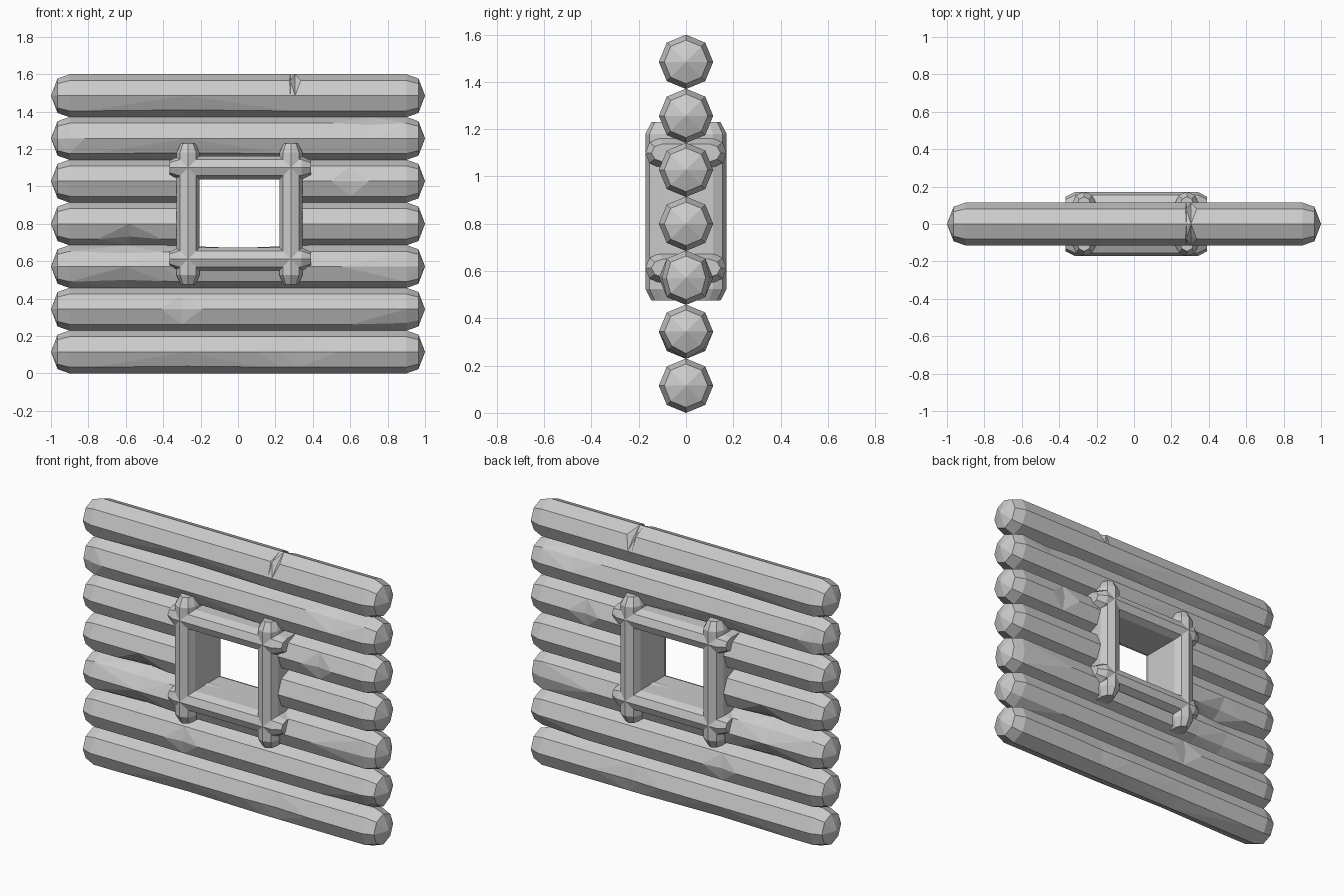
import bpy, bmesh, math
from mathutils import Vector

if "Cube" in bpy.data.objects:
    bpy.data.objects.remove(bpy.data.objects["Cube"])

wood = bpy.data.materials.new("grey_wood")
wood.use_nodes = True
GREY = (0.6, 0.6, 0.6, 1)
wood.diffuse_color = GREY
wood.node_tree.nodes["Principled BSDF"].inputs["Base Color"].default_value = GREY


def loft(name, rings, tip_a=None, tip_b=None):
    """Skin matching rings; quads split along their outer diagonal; ends close to a tip or flat."""
    bm = bmesh.new()
    loops = [[(bm.verts.new(p), w) for p, w in ring] for ring in rings]
    n = len(loops[0])
    for r0, r1 in zip(loops, loops[1:]):
        for i in range(n):
            j = (i + 1) % n
            a, b, c, d = r0[i], r0[j], r1[j], r1[i]
            ws = [v[1] for v in (a, b, c, d)]
            if max(ws) - min(ws) < 0.001:
                bm.faces.new([v[0] for v in (a, b, c, d)])
            elif ws[0] + ws[2] > ws[1] + ws[3]:
                bm.faces.new((a[0], b[0], c[0]))
                bm.faces.new((a[0], c[0], d[0]))
            else:
                bm.faces.new((a[0], b[0], d[0]))
                bm.faces.new((b[0], c[0], d[0]))
    for loop, tip in ((loops[0], tip_a), (loops[-1], tip_b)):
        if tip is None:
            bm.faces.new([v[0] for v in loop])
        else:
            apex = bm.verts.new(tip)
            for i in range(n):
                bm.faces.new((loop[i][0], loop[(i + 1) % n][0], apex))
    bmesh.ops.recalc_face_normals(bm, faces=bm.faces)
    mesh = bpy.data.meshes.new(name)
    bm.to_mesh(mesh)
    bm.free()
    mesh.materials.append(wood)
    obj = bpy.data.objects.new(name, mesh)
    bpy.context.collection.objects.link(obj)
    return obj


RADIUS = 0.115
PITCH = 0.2283


def log(name, z, dents, x0=-1.0, x1=1.0):
    """Eight-sided log with hewn dents (x, half width, corner counted from the top, depth)."""
    xs = {-0.965, -0.9, 0.9, 0.965, x0, x1} - {-1.0, 1.0}
    for x, half, _, _ in dents:
        xs |= {x - half, x, x + half}
    rings = []
    for x in sorted(v for v in xs if max(x0, -0.97) <= v <= min(x1, 0.97)):
        taper = 1 - 0.2 * max(0, (abs(x) - 0.9) / 0.065)
        ring = []
        for k in range(8):
            s = 1.0
            for cx, half, corner, depth in dents:
                if corner in (k, 8 - k):
                    s -= depth * max(0, 1 - abs(x - cx) / half)
            a = k * math.pi / 4
            r = RADIUS * s * taper
            ring.append((Vector((x, r * math.sin(a), z + r * math.cos(a))), s))
        rings.append(ring)
    tip = lambda x: Vector((x, 0, z)) if abs(x) == 1.0 else None
    return loft(name, rings, tip(x0), tip(x1))


# Logs from bottom to top; the dents repeat on front and back
DENTS = [
    [(0.32, 0.22, 2, 0.07), (-0.27, 0.5, 3, 0.06)],
    [(-0.3, 0.11, 2, 0.12), (0.9, 0.3, 3, 0.1)],
    [(-0.6, 0.3, 1, 0.12), (-0.6, 0.3, 3, 0.12), (0.0, 0.4, 0, 0.14), (0.9, 0.35, 2, 0.12)],
    [(-0.58, 0.17, 3, 0.16)],
    [(0.6, 0.1, 2, 0.14)],
    [(0.7, 0.2, 1, 0.1), (-0.27, 0.5, 3, 0.06), (-0.92, 0.1, 2, 0.12)],
    [(0.305, 0.03, 1, 0.22), (-0.27, 0.55, 3, 0.07)],
]
LEFT, RIGHT, LOW, HIGH = -0.267, 0.283, 0.612, 1.1
for i, dents in enumerate(DENTS):
    z = RADIUS + i * PITCH
    if i in (3, 4):   # interrupted by the window
        log(f"log_{i + 1}_right", z, dents, x1=LEFT)
        log(f"log_{i + 1}_left", z, dents, x0=RIGHT)
    else:
        log(f"log_{i + 1}", z, dents)

# Ridged cross-section of the window frame bars: (width, depth)
half = [(0, 0.172), (0.043, 0.155), (0.062, 0.115)]
PROFILE = (half + [(u, -v) for u, v in reversed(half)]
           + [(-u, -v) for u, v in half[1:]] + [(-u, v) for u, v in reversed(half[1:])])


def bar(name, centre, start, end, upright):
    """Frame bar with chamfered ends."""
    def place(t, u, v):
        return Vector((centre + u, v, t)) if upright else Vector((t, v, centre + u))
    stations = [(start, 0.62, 0.85), (start + 0.05, 1, 1), (end - 0.05, 1, 1), (end, 0.62, 0.85)]
    rings = [[(place(t, u * su, v * sv), 1) for u, v in PROFILE] for t, su, sv in stations]
    return loft(name, rings)


for side, x in (("right", LEFT), ("left", RIGHT)):
    bar(f"window_post_{side}", x, 0.475, 1.23, True)
for level, z in (("sill", LOW), ("lintel", HIGH)):
    bar(f"window_{level}", z, -0.365, 0.39, False)
